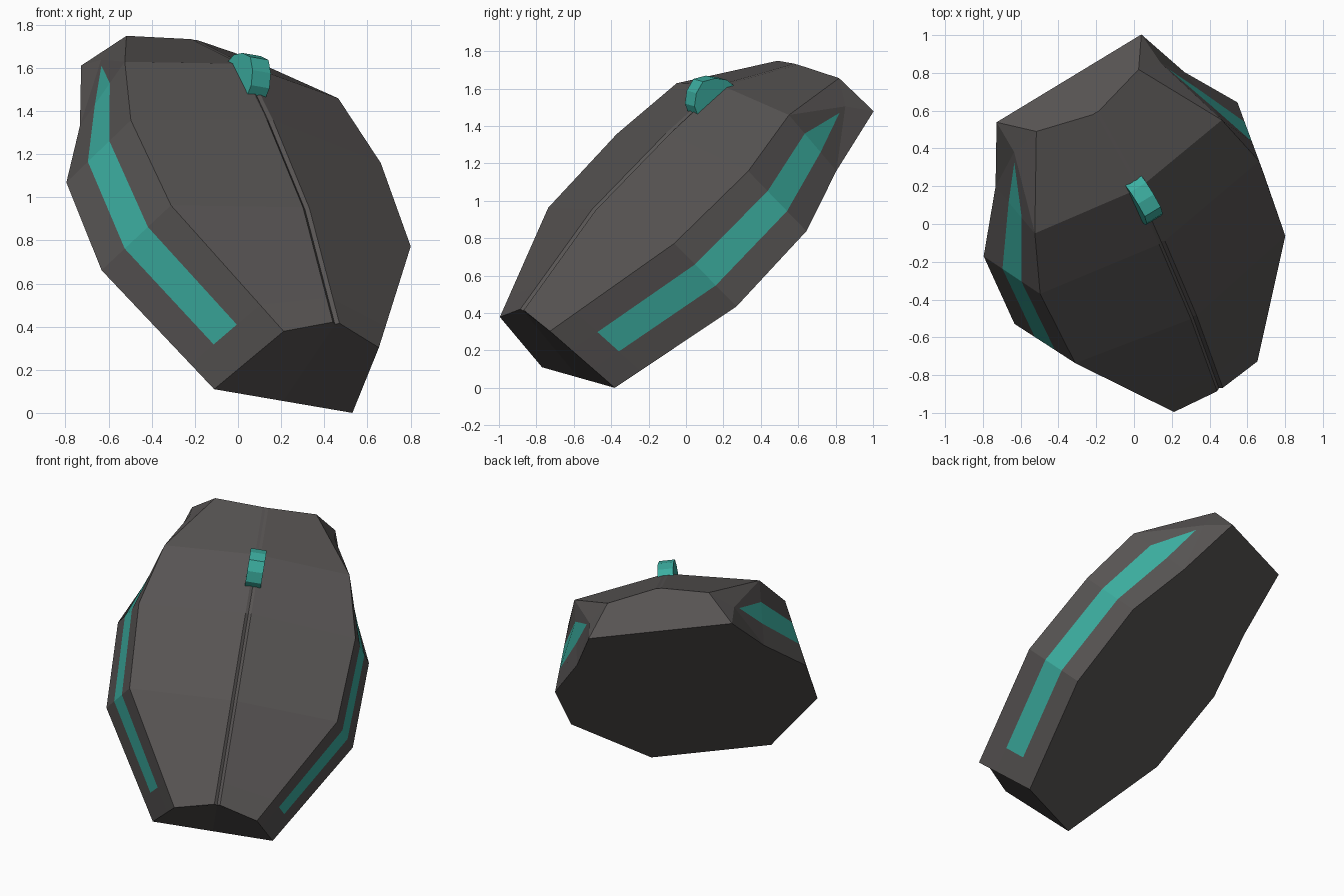
import bpy, bmesh
from mathutils import Vector

if "Cube" in bpy.data.objects:
    bpy.data.objects.remove(bpy.data.objects["Cube"])

# Local frame of the tilted shell: U along its length, V across, W out of its top
O = Vector((0.21, -0.575, 0.055))
U = Vector((-0.266, 0.646, 0.715)).normalized()
V = Vector((0.846, 0.513, -0.145)).normalized()
W = V.cross(U).normalized()


def place(u, v, w):
    return O + U * u + V * v + W * w


def material(name, color):
    m = bpy.data.materials.new(name)
    m.diffuse_color = (*color, 1)
    m.use_nodes = True
    m.node_tree.nodes["Principled BSDF"].inputs["Base Color"].default_value = m.diffuse_color
    return m


charcoal = material("charcoal", (0.095, 0.088, 0.086))
teal = material("teal", (0.045, 0.42, 0.35))


def finish(name, bm, mats):
    bmesh.ops.remove_doubles(bm, verts=bm.verts, dist=0.0005)
    bmesh.ops.recalc_face_normals(bm, faces=bm.faces)
    me = bpy.data.meshes.new(name)
    bm.to_mesh(me)
    bm.free()
    for m in mats:
        me.materials.append(m)
    ob = bpy.data.objects.new(name, me)
    bpy.context.collection.objects.link(ob)
    return ob


# Cross-sections: base edge (u, v), shoulder (u, v, w), ridge (u, w), groove depth
sections = [
    ((0.0, 0.379), (-0.04, 0.261, 0.46), (0.0, 0.532), 0.012),
    ((0.69, 0.779), (0.685, 0.657, 0.472), (0.665, 0.615), 0.012),
    ((1.256, 0.794), (1.254, 0.685, 0.448), (1.257, 0.592), 0.012),
    ((1.665, 0.591), (1.662, 0.585, 0.439), (1.66, 0.548), 0.002),
    ((2.083, 0.453), (2.094, 0.32, 0.219), (2.06, 0.296), 0.002),
]
NOTCH = Vector((1.976, 0.459, 0.151))   # pulled-in side point at the rear


def section(base, shoulder, ridge, depth):
    b, t = Vector((*base, 0)), Vector(shoulder)
    return [Vector((base[0], 0, 0)), b, b.lerp(t, 1 / 3), b.lerp(t, 2 / 3), t,
            Vector((ridge[0], 0.018, ridge[1])),
            Vector((ridge[0], 0, ridge[1] - depth))]


rows = [section(*s) for s in sections]
rows.insert(1, [p.lerp(q, 0.21) for p, q in zip(rows[0], rows[1])])  # stripe start

# Shell body with side stripes, one half per side
bm = bmesh.new()
for side in (-1, 1):
    def face(pts, mat=0):
        f = bm.faces.new([bm.verts.new(place(p.x, p.y * side, p.z)) for p in pts])
        f.material_index = mat

    for i in range(4):
        for j in range(6):
            a, b = rows[i], rows[i + 1]
            face((a[j], a[j + 1], b[j + 1], b[j]), int(j == 2 and i > 0))
    # Rear bay: stripe narrows to a tip in front of the notch
    c, d = rows[4], rows[5]
    tip = ((c[2] + c[3]) / 2).lerp(NOTCH, 0.82)
    for j in (0, 4, 5):
        face((c[j], c[j + 1], d[j + 1], d[j]))
    face((c[2], c[3], tip), 1)
    face((c[1], c[2], tip, NOTCH))
    face((c[4], NOTCH, tip, c[3]))
    face((c[4], d[4], NOTCH))
    face((c[1], NOTCH, d[1]))
    face((d[1], NOTCH, d[4]))
    # End caps
    face(rows[0])
    face((d[0], d[1], d[4], d[5], d[6]))
finish("shell", bm, [charcoal, teal])

# Small rounded fin on the ridge
profile = [(1.43, 0.535), (1.455, 0.61), (1.51, 0.655), (1.58, 0.672),
           (1.645, 0.63), (1.69, 0.57), (1.70, 0.51)]
bm = bmesh.new()
near = bm.faces.new([bm.verts.new(place(u, -0.05, w)) for u, w in profile])
ext = bmesh.ops.extrude_face_region(bm, geom=[near], use_keep_orig=True)
bmesh.ops.translate(bm, vec=V * 0.1,
                    verts=[g for g in ext["geom"] if isinstance(g, bmesh.types.BMVert)])
finish("ridge_fin", bm, [teal])
